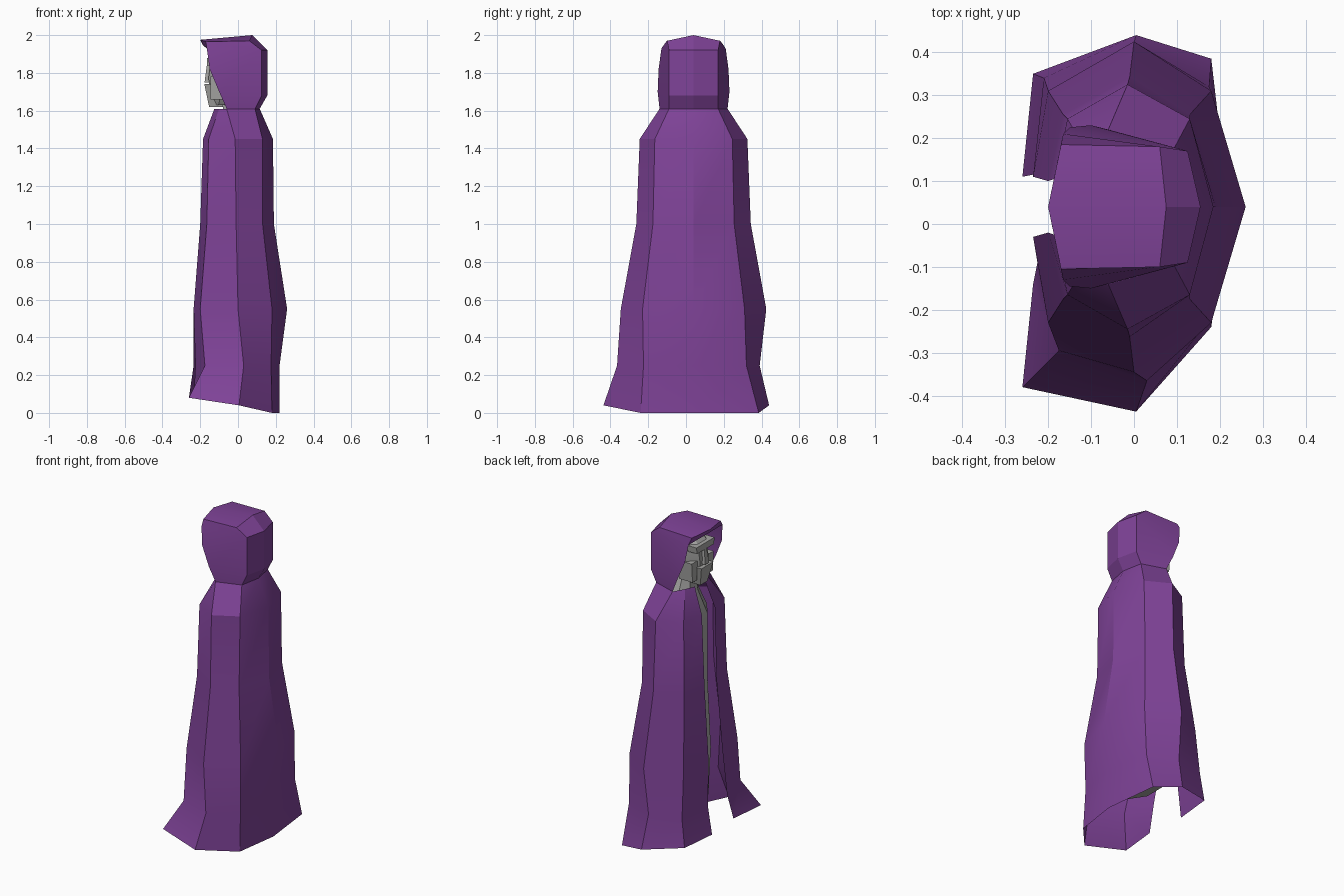
import bpy, bmesh, math

if "Cube" in bpy.data.objects:
    bpy.data.objects.remove(bpy.data.objects["Cube"])

CY = 0.04  # symmetry plane of the figure


def material(name, rgb):
    m = bpy.data.materials.new(name)
    m.diffuse_color = (*rgb, 1)
    m.use_nodes = True
    m.node_tree.nodes["Principled BSDF"].inputs["Base Color"].default_value = m.diffuse_color
    return m


PURPLE = material("purple_cloth", (0.21, 0.055, 0.31))
GREY = material("grey", (0.38, 0.38, 0.37))


def make(name, verts, faces, mat, angle=30):
    me = bpy.data.meshes.new(name)
    me.from_pydata(verts, [], faces)
    bm = bmesh.new()
    bm.from_mesh(me)
    bmesh.ops.remove_doubles(bm, verts=bm.verts, dist=0.0005)
    bmesh.ops.recalc_face_normals(bm, faces=bm.faces)
    bm.to_mesh(me)
    bm.free()
    me.materials.append(mat)
    ob = bpy.data.objects.new(name, me)
    bpy.context.collection.objects.link(ob)
    bpy.ops.object.select_all(action='DESELECT')
    ob.select_set(True)
    bpy.context.view_layer.objects.active = ob
    bpy.ops.object.shade_smooth_by_angle(angle=math.radians(angle))
    return ob


def loft(name, rings, mat, closed=False, caps=False, angle=30):
    n = len(rings[0])
    faces = [(r * n + i, r * n + (i + 1) % n, (r + 1) * n + (i + 1) % n, (r + 1) * n + i)
             for r in range(len(rings) - 1) for i in range(n if closed else n - 1)]
    if caps:
        faces += [tuple(range(n)), tuple(range((len(rings) - 1) * n, len(rings) * n))]
    return make(name, [p for r in rings for p in r], faces, mat, angle)


# Cloak: open at the -x side; upper rings are mirrored halves, hem is uneven
def mirrored_ring(z, half):
    pts = [(x, CY - h, z) for x, h in half]
    return pts + [(x, CY + h, z) for x, h in half[-2::-1]]


hem = [(-.235, -.14, .08), (-.26, -.38, .08), (.005, -.437, .04), (.18, -.24, 0), (.22, .04, 0),
       (.18, .385, 0), (.005, .44, .04), (-.235, .35, .08), (-.26, .11, .08)]
knee = [(-.225, -.09), (-.175, -.295), (.03, -.365), (.175, -.225), (.22, .04),
        (.175, .32), (-.01, .39), (-.21, .34), (-.235, .115)]
loft("cloak", [
    hem,
    [(x, y, .25) for x, y in knee],
    mirrored_ring(.55, [(-.235, .07), (-.2, .27), (0, .385), (.18, .27), (.26, 0)]),
    mirrored_ring(1.0, [(-.2, .06), (-.165, .215), (-.01, .303), (.13, .215), (.19, 0)]),
    mirrored_ring(1.45, [(-.185, .065), (-.155, .205), (-.015, .285), (.13, .205), (.185, 0)]),
    mirrored_ring(1.61, [(-.125, .05), (-.1, .11), (-.06, .18), (.09, .13), (.115, 0)]),
], PURPLE)

# Hood: half outline as (x, half width, z), mirrored across the symmetry plane
H = {
    "f0": (-.06, .18, 1.61), "f1": (-.1, .19, 1.7), "f2": (-.15, .185, 1.82), "f3": (-.165, .17, 1.93),
    "t0": (-.17, .145, 1.965), "t1": (.06, .14, 1.97), "tip": (-.2, 0, 1.975), "peak": (.075, 0, 2.0),
    "lip": (-.185, 0, 1.945),
    "d0": (.09, .13, 1.61), "d1": (.125, .13, 1.68), "d2": (.125, .13, 1.92),
    "e0": (.115, 0, 1.61), "e1": (.155, 0, 1.68), "e2": (.155, 0, 1.92),
}
panels = ["f0 d0 d1 f1", "f1 d1 d2 f2", "f2 d2 t1 t0 f3", "d0 e0 e1 d1", "d1 e1 e2 d2",
          "d2 e2 peak t1", "tip t0 t1 peak", "tip t0 f3 lip"]
verts, faces = [], []
for s in (-1, 1):
    for p in panels:
        pts = [H[k] for k in p.split()]
        faces.append(tuple(range(len(verts), len(verts) + len(pts))))
        verts += [(x, CY + s * h, z) for x, h, z in pts]
make("hood", verts, faces, PURPLE, 20)


# Body and head: eight-sided tapered forms under the cloth
def octagon(z, cx, rx, ry):
    return [(cx + rx * math.cos(math.pi / 8 + i * math.pi / 4),
             CY + ry * math.sin(math.pi / 8 + i * math.pi / 4), z) for i in range(8)]


loft("body", [octagon(*r) for r in [
    (.24, -.01, .13, .2), (.55, -.01, .15, .2), (1.0, -.01, .13, .18),
    (1.4, -.01, .13, .18), (1.54, -.01, .08, .11), (1.66, -.02, .06, .06)]],
    GREY, closed=True, caps=True)
loft("head", [octagon(*r) for r in [
    (1.63, -.08, .06, .05), (1.68, -.05, .11, .09), (1.78, -.04, .125, .115),
    (1.88, -.03, .12, .115), (1.94, -.02, .07, .07)]],
    GREY, closed=True, caps=True)


# Face mask: brow, nose, mouth guard and cheek plates, as small tapered blocks
def block(name, x0, x1, hw0, hw1, z0, z1, y=CY, taper=0.0):
    ring = lambda z, x, w: [(x, y - w, z), (x1, y - w, z), (x1, y + w, z), (x, y + w, z)]
    loft(name, [ring(z0, x0 + taper, hw0), ring(z1, x0, hw1)], GREY, closed=True, caps=True)


block("brow", -.165, -.08, .085, .09, 1.84, 1.88)
block("nose", -.165, -.1, .02, .012, 1.75, 1.84, taper=-.012)
block("mouth_guard", -.178, -.08, .035, .06, 1.62, 1.74, taper=.025)
for side, s in (("left", 1), ("right", -1)):
    block(side + "_cheek", -.145, -.05, .022, .03, 1.66, 1.78, y=CY + s * .08)
